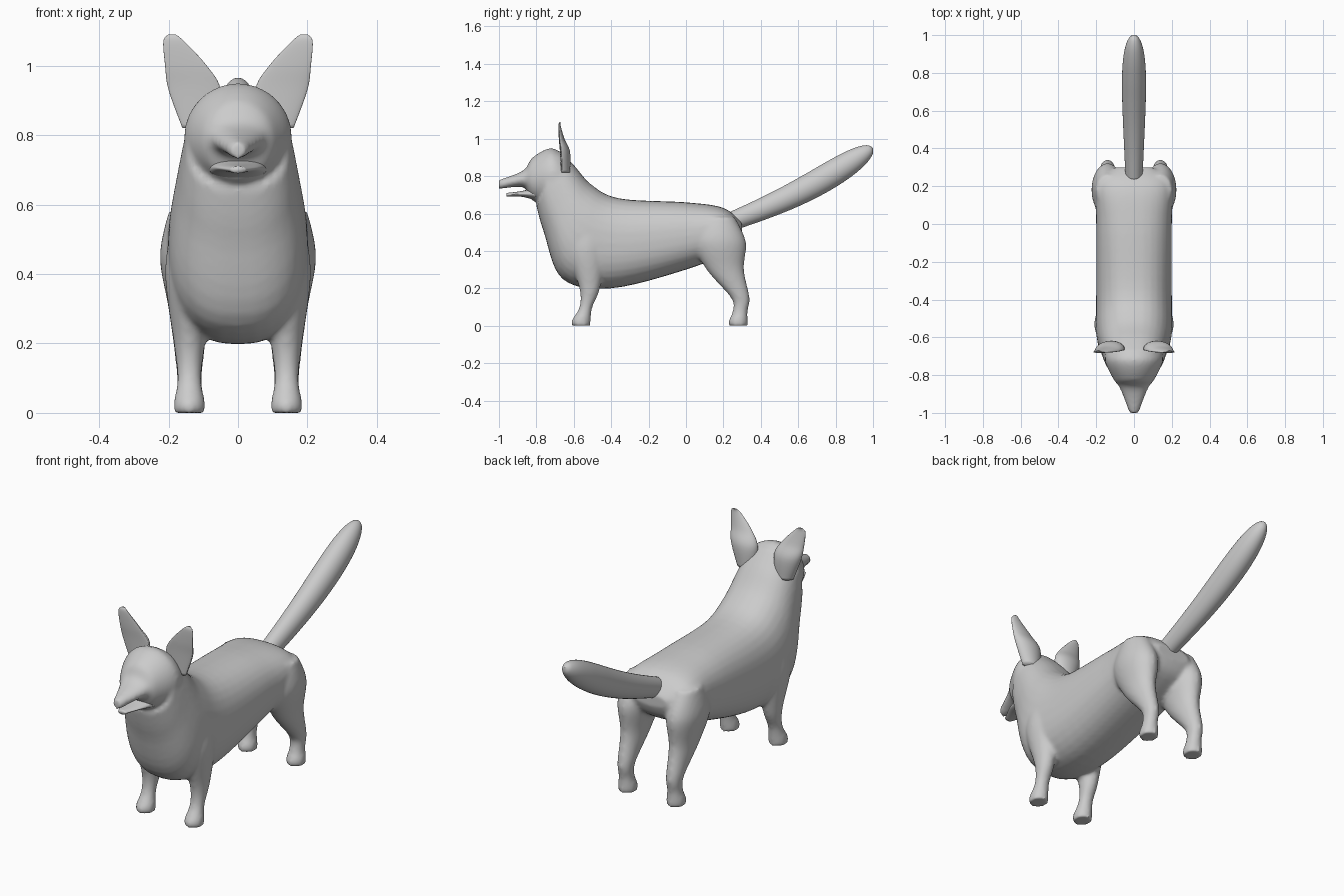
import bpy, bmesh, math
from mathutils import Vector

cube = bpy.data.objects.get("Cube")
if cube:
    bpy.data.objects.remove(cube, do_unlink=True)

shade = (0.6, 0.6, 0.6, 1)
grey = bpy.data.materials.new("plain grey")
grey.use_nodes = True
grey.diffuse_color = shade
grey.node_tree.nodes["Principled BSDF"].inputs["Base Color"].default_value = shade


def slanted(top, bottom, half_width):
    """Cross-section between two (y, z) points, centred on the middle plane."""
    return Vector((*top, *bottom, 0, half_width))


def upright(y, top, bottom, half_width):
    """Cross-section standing across the body."""
    return slanted((y, top), (y, bottom), half_width)


def level(z, front, back, x, half_width):
    """Horizontal cross-section, for legs and ears."""
    return Vector((front, z, back, z, x, half_width))


def smooth_path(rows, steps=6):
    """Catmull-Rom interpolation of the sections."""
    padded = [rows[0]] + rows + [rows[-1]]
    path = []
    for before, start, end, after in zip(padded, padded[1:], padded[2:], padded[3:]):
        for i in range(steps):
            t = i / steps
            leaving, arriving = (end - before) / 2, (after - start) / 2
            ease = t * t * (3 - 2 * t)
            path.append(start.lerp(end, ease) + leaving * t * (1 - t) ** 2
                        - arriving * t * t * (1 - t))
    return path + [rows[-1]]


def rounded(value, power):
    return math.copysign(abs(value) ** (2 / power), value)


def loft(bm, rows, side=1, power=2, hollow=1, sides=32):
    """Skin a row of superellipse rings; hollow flattens the front half."""
    rings = []
    for y1, z1, y2, z2, x, half_width in smooth_path(rows):
        ring = []
        for k in range(sides):
            angle = math.tau * k / sides
            across = rounded(math.cos(angle), power)
            along = rounded(math.sin(angle), power)
            if along > 0:
                along *= hollow
            blend = (1 + along) / 2
            ring.append(bm.verts.new((side * (x + half_width * across),
                                      y2 + (y1 - y2) * blend, z2 + (z1 - z2) * blend)))
        rings.append(ring)
    for ring, following in zip(rings, rings[1:]):
        for k in range(sides):
            bm.faces.new((ring[k - 1], ring[k], following[k], following[k - 1]))
    bm.faces.new(rings[0])
    bm.faces.new(rings[-1])


def finish(bm, name):
    bmesh.ops.recalc_face_normals(bm, faces=bm.faces)
    mesh = bpy.data.meshes.new(name)
    bm.to_mesh(mesh)
    bm.free()
    mesh.materials.append(grey)
    mesh.shade_smooth()
    obj = bpy.data.objects.new(name, mesh)
    bpy.context.collection.objects.link(obj)
    return obj


def leg_section(z, front, back, half_width):
    return level(z, front, back, x=.14, half_width=half_width)


def paw(toe):
    """Two matching sections that end a leg on the ground."""
    return [leg_section(z, front=toe, back=toe + .1, half_width=.045) for z in (.03, 0)]


# Trunk from rump to throat
trunk = [
    slanted(top=(.3, .55), bottom=(.3, .48), half_width=.1),
    slanted(top=(.2, .63), bottom=(.24, .4), half_width=.2),
    slanted(top=(0, .66), bottom=(0, .3), half_width=.2),
    slanted(top=(-.35, .68), bottom=(-.4, .2), half_width=.2),
    slanted(top=(-.5, .75), bottom=(-.66, .25), half_width=.2),
    slanted(top=(-.6, .86), bottom=(-.76, .5), half_width=.17),
    slanted(top=(-.67, .93), bottom=(-.8, .64), half_width=.15),
]

# Skull and muzzle
head = [
    upright(y=-.64, top=.9, bottom=.66, half_width=.14),
    upright(y=-.72, top=.95, bottom=.64, half_width=.155),
    upright(y=-.82, top=.9, bottom=.67, half_width=.11),
    upright(y=-.87, top=.83, bottom=.74, half_width=.075),
    upright(y=-1, top=.78, bottom=.73, half_width=.025),
]

# Legs from shoulder or hip to paw
front_leg = [
    leg_section(z=.55, front=-.6, back=-.45, half_width=.05),
    leg_section(z=.4, front=-.63, back=-.43, half_width=.07),
    leg_section(z=.2, front=-.57, back=-.46, half_width=.045),
    leg_section(z=.1, front=-.57, back=-.5, half_width=.035),
] + paw(toe=-.61)
hind_leg = [
    leg_section(z=.58, front=.1, back=.26, half_width=.06),
    leg_section(z=.45, front=.04, back=.32, half_width=.085),
    leg_section(z=.3, front=.11, back=.31, half_width=.06),
    leg_section(z=.15, front=.24, back=.34, half_width=.04),
    leg_section(z=.08, front=.25, back=.33, half_width=.036),
] + paw(toe=.23)

# Trunk, head and legs fused into one soft skin
bm = bmesh.new()
loft(bm, trunk, power=2.4)
loft(bm, head)
for side in (1, -1):
    loft(bm, front_leg, side)
    loft(bm, hind_leg, side)
body = finish(bm, "body")
remesh = body.modifiers.new("fuse", "REMESH")
remesh.mode = "VOXEL"
remesh.voxel_size = 0.01
remesh.use_smooth_shade = True
relax = body.modifiers.new("relax", "SMOOTH")
relax.iterations = 8

# Lower jaw, slightly open
bm = bmesh.new()
loft(bm, [
    upright(y=-.8, top=.74, bottom=.67, half_width=.085),
    upright(y=-.88, top=.72, bottom=.69, half_width=.06),
    upright(y=-.96, top=.71, bottom=.69, half_width=.02),
])
finish(bm, "lower_jaw")


def tail_section(t):
    """Slightly sagging line whose thickness swells, then closes at the tip."""
    centre = Vector((.25, .56)).lerp(Vector((1, .95)), t)
    centre.y -= .03 * math.sin(math.pi * t)
    radius = (.045 + .035 * t) * math.sqrt(1 - t ** 5)
    upward = Vector((-.5, 1)) * radius
    return slanted(centre + upward, centre - upward, radius)


# Tail, raised and fuller toward the end
bm = bmesh.new()
loft(bm, [tail_section(math.sin(math.pi / 2 * i / 8)) for i in range(9)])
finish(bm, "tail")

# Ears, flat at the front and bulging behind
ear = [
    level(z=.82, front=-.7, back=-.62, x=.11, half_width=.05),
    level(z=.93, front=-.71, back=-.62, x=.125, half_width=.075),
    level(z=1, front=-.7, back=-.65, x=.15, half_width=.06),
    level(z=1.07, front=-.69, back=-.67, x=.185, half_width=.03),
    level(z=1.09, front=-.68, back=-.67, x=.19, half_width=.01),
]
for side, name in ((1, "left_ear"), (-1, "right_ear")):
    bm = bmesh.new()
    loft(bm, ear, side, hollow=.2)
    finish(bm, name)
